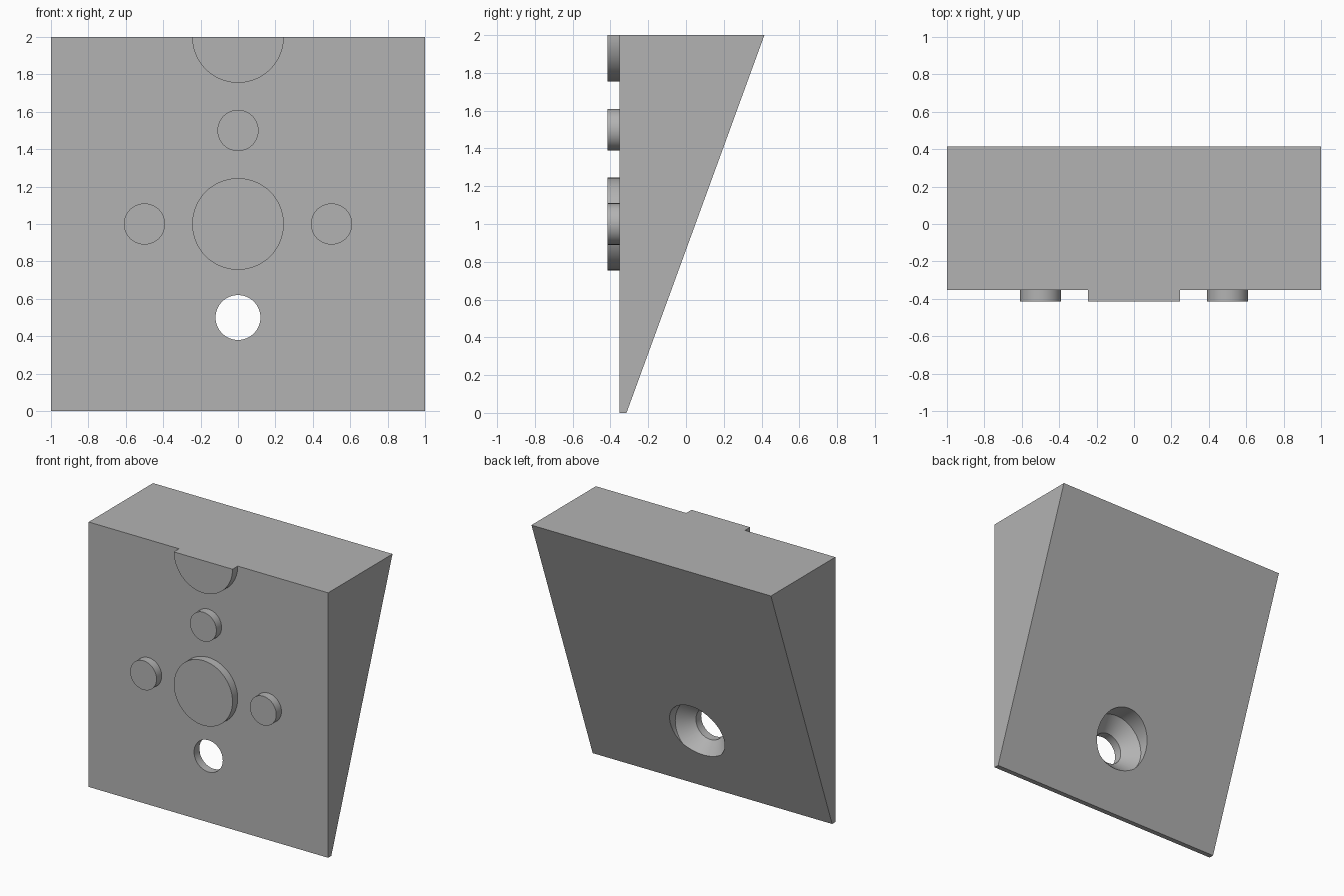
import bpy, math
from mathutils import Matrix

cube = bpy.data.objects.get("Cube")
if cube:
    bpy.data.objects.remove(cube, do_unlink=True)

FRONT = -0.353   # plane of the front face
BOSS = -0.415    # front of the raised discs

grey = bpy.data.materials.new("plain grey")
grey.use_nodes = True
colour = (0.45, 0.45, 0.45, 1)
grey.diffuse_color = colour
grey.node_tree.nodes["Principled BSDF"].inputs["Base Color"].default_value = colour


def mesh_object(name, verts, faces):
    mesh = bpy.data.meshes.new(name)
    mesh.from_pydata(verts, [], faces)
    mesh.materials.append(grey)
    obj = bpy.data.objects.new(name, mesh)
    bpy.context.collection.objects.link(obj)
    return obj


def turned(name, profile, x, z, start=0.0, sweep=math.tau, n=64):
    """Solid of rings (y, radius) around an axis along y."""
    closed = sweep >= math.tau
    count = n if closed else n + 1
    verts = []
    for y, r in profile:
        for i in range(count):
            a = start + sweep * i / n
            verts.append((x + r * math.cos(a), y, z + r * math.sin(a)))
    faces = [tuple(range(count)),
             tuple(reversed(range(count * (len(profile) - 1), count * len(profile))))]
    for k in range(len(profile) - 1):
        for i in range(count):
            j = (i + 1) % count
            a, b = k * count, (k + 1) * count
            faces.append((a + j, a + i, b + i, b + j))
    return mesh_object(name, verts, faces)


def smooth(obj):
    bpy.ops.object.select_all(action='DESELECT')
    obj.select_set(True)
    bpy.context.view_layer.objects.active = obj
    bpy.ops.object.shade_smooth_by_angle(angle=math.radians(30))


# Wedge body: side profile extruded across x
side = [(FRONT, 0), (-0.315, 0), (0.415, 2), (FRONT, 2)]
body = mesh_object("wedge_body",
                   [(x, y, z) for x in (-1, 1) for y, z in side],
                   [(3, 2, 1, 0), (4, 5, 6, 7)] +
                   [(i, (i + 1) % 4, (i + 1) % 4 + 4, i + 4) for i in range(4)])

# Countersunk screw hole through the thin end
cutter = turned("screw_hole_cutter",
                [(-0.6, 0.12), (-0.29, 0.12), (-0.19, 0.223), (0.6, 0.223)], 0, 0.5)
cutter.hide_render = True
cut = body.modifiers.new("screw hole", 'BOOLEAN')
cut.operation = 'DIFFERENCE'
cut.solver = 'EXACT'
cut.object = cutter
bpy.context.view_layer.objects.active = body
body.select_set(True)
bpy.ops.object.modifier_apply(modifier=cut.name)
bpy.data.objects.remove(cutter, do_unlink=True)
smooth(body)

# Raised discs on the front, the top one halved by the upper edge
disc = [(BOSS, 1), (FRONT + 0.01, 1)]


def boss(name, r, x, z, **arc):
    smooth(turned(name, [(y, r * s) for y, s in disc], x, z, **arc))


boss("centre_boss", 0.245, 0, 1)
boss("upper_peg", 0.11, 0, 1.5)
boss("left_peg", 0.11, 0.5, 1)
boss("right_peg", 0.11, -0.5, 1)
boss("top_half_boss", 0.245, 0, 2, start=math.pi, sweep=math.pi)
